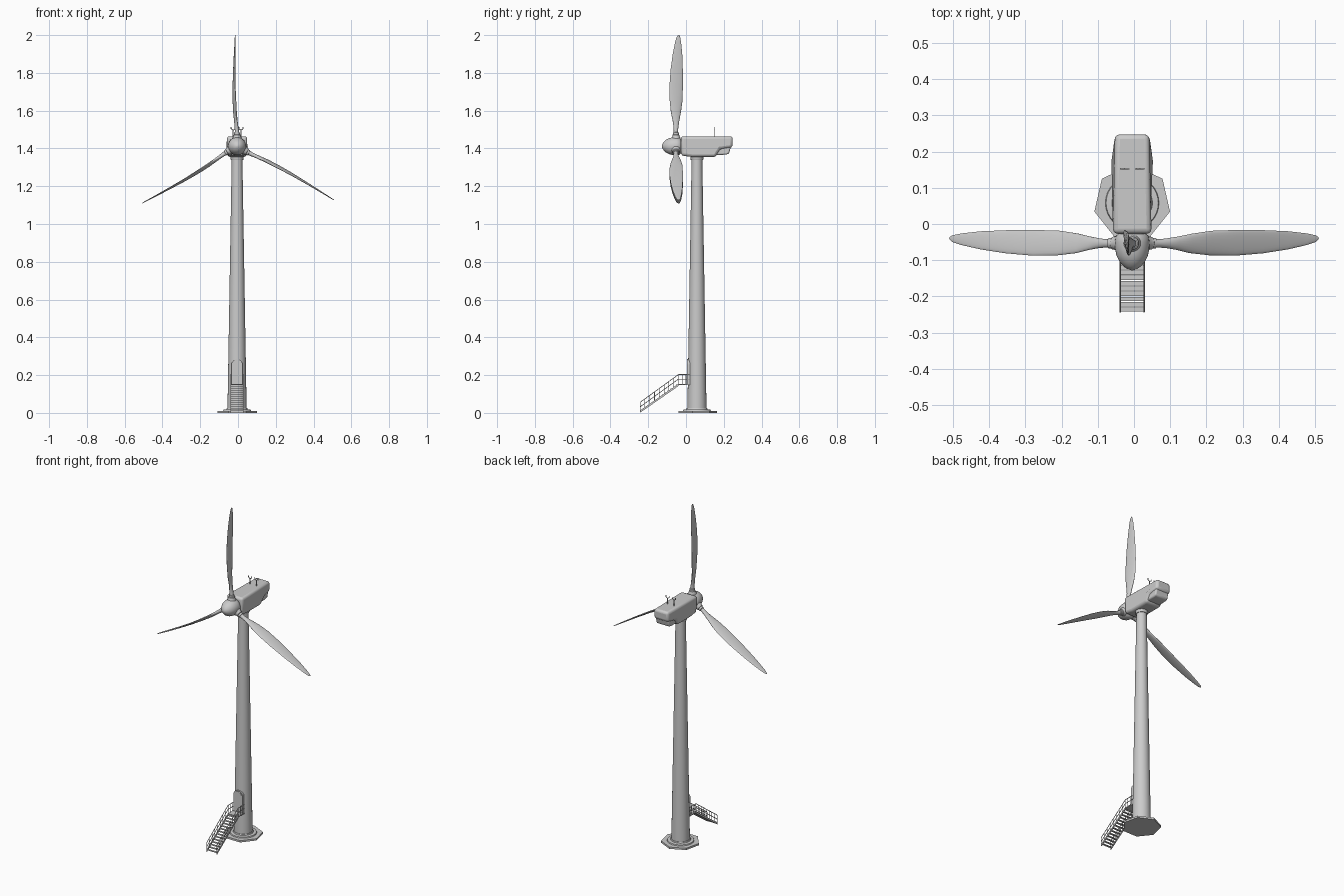
import bpy, bmesh, math
from mathutils import Vector, Matrix

if "Cube" in bpy.data.objects:
    bpy.data.objects.remove(bpy.data.objects["Cube"])

CX, TY = -0.005, 0.058           # model axis in x, tower axis in y
HUB = Vector((CX, -0.053, 1.412))


def finish(name, bm, angle=35, bevel=0, segs=3):
    bmesh.ops.recalc_face_normals(bm, faces=bm.faces)
    me = bpy.data.meshes.new(name)
    bm.to_mesh(me)
    bm.free()
    ob = bpy.data.objects.new(name, me)
    bpy.context.collection.objects.link(ob)
    bpy.ops.object.select_all(action='DESELECT')
    ob.select_set(True)
    bpy.context.view_layer.objects.active = ob
    if bevel:
        m = ob.modifiers.new("bevel", 'BEVEL')
        m.width, m.segments, m.limit_method = bevel, segs, 'ANGLE'
    if angle:
        bpy.ops.object.shade_smooth_by_angle(angle=math.radians(angle))
    return ob


def loft(bm, rings):
    vs = [[bm.verts.new(p) for p in ring] for ring in rings]
    n = len(vs[0])
    for a, b in zip(vs, vs[1:]):
        for i in range(n):
            bm.faces.new((a[i], a[(i + 1) % n], b[(i + 1) % n], b[i]))
    bm.faces.new(vs[0])
    bm.faces.new(vs[-1])


def revolve(bm, origin, axis, profile, n=32, up=Vector((0, 1, 0))):
    """profile: (radius, distance along axis)"""
    axis = Vector(axis).normalized()
    u = (up - axis * up.dot(axis)).normalized()
    v = axis.cross(u)
    loft(bm, [[Vector(origin) + axis * d + (u * math.cos(t) + v * math.sin(t)) * r
               for t in (2 * math.pi * i / n for i in range(n))] for r, d in profile])


def rod(bm, a, b, r=0.0022, n=6):
    a, b = Vector(a), Vector(b)
    up = Vector((1, 0, 0))
    revolve(bm, a, b - a, [(r, 0), (r, (b - a).length)], n, up)


def box(bm, lo, hi):
    lo, hi = Vector(lo), Vector(hi)
    bmesh.ops.create_cube(bm, size=1, matrix=Matrix.Translation((lo + hi) / 2)
                          @ Matrix.Diagonal((*(hi - lo), 1)))


def extrude_x(bm, profile, x0, x1):
    loft(bm, [[(x, y, z) for y, z in profile] for x in (x0, x1)])


# Seven-sided foundation and round flange
bm = bmesh.new()
revolve(bm, (CX, TY, 0), (0, 0, 1), [(0.107, 0), (0.107, 0.011)], 7)
finish("foundation", bm, 0)
bm = bmesh.new()
revolve(bm, (CX, TY, 0.011), (0, 0, 1), [(0.074, 0), (0.072, 0.006), (0.056, 0.008), (0.054, 0.014)])
finish("base_flange", bm)

# Tapered tower with yaw collar
bm = bmesh.new()
revolve(bm, (CX, TY, 0.0), (0, 0, 1), [(0.051, 0), (0.028, 1.36)], 40)
finish("tower", bm)
bm = bmesh.new()
revolve(bm, (CX, TY, 1.338), (0, 0, 1), [(0.032, 0), (0.034, 0.004), (0.034, 0.02)])
finish("yaw_collar", bm)

# Nacelle: side profile, narrowed to the rear
bm = bmesh.new()
side = [(-0.027, 1.363), (-0.027, 1.464), (0.248, 1.464), (0.246, 1.405),
        (0.182, 1.396), (0.157, 1.355), (0.03, 1.355)]
extrude_x(bm, side, CX - 0.054, CX + 0.054)
for v in bm.verts:
    if v.co.y > 0.2:
        v.co.x = CX + (v.co.x - CX) * 0.88
    if v.co.z < 1.38:
        v.co.x = CX + (v.co.x - CX) * 0.93
finish("nacelle", bm, 40, 0.014)
bm = bmesh.new()
extrude_x(bm, [(0.15, 1.365), (0.15, 1.412), (0.238, 1.412), (0.228, 1.372), (0.21, 1.367)],
          CX - 0.044, CX + 0.044)
finish("rear_vent", bm, 40, 0.008)

# Wind sensors on the roof
bm = bmesh.new()
for x in (CX - 0.021, CX + 0.021):
    rod(bm, (x, 0.152, 1.455), (x, 0.152, 1.498), 0.0025)
    for s in (-1, 1):
        rod(bm, (x, 0.152, 1.496), (x + s * 0.011, 0.152, 1.505), 0.002)
        rod(bm, (x + s * 0.011, 0.152, 1.502), (x + s * 0.011, 0.152, 1.513), 0.0025)
finish("wind_sensors", bm)

# Spinner and shaft neck
bm = bmesh.new()
revolve(bm, (CX, 0, HUB.z), (0, -1, 0),
        [(0.036, 0.026), (0.045, 0.033), (0.048, 0.05), (0.047, 0.07), (0.043, 0.088),
         (0.035, 0.104), (0.024, 0.117), (0.012, 0.125), (0.002, 0.128)], 32, Vector((1, 0, 0)))
finish("spinner", bm, 50)
bm = bmesh.new()
revolve(bm, (CX, -0.015, HUB.z), (0, -1, 0), [(0.036, 0), (0.036, 0.018)], 32, Vector((1, 0, 0)))
finish("shaft_neck", bm)

# Blade sections: radius, front y, back y, thickness, sideways bow, twist
SECTIONS = [(0.060, -0.066, -0.041, 0.025, 0.000, 0), (0.085, -0.065, -0.042, 0.022, 0.001, 4),
            (0.110, -0.067, -0.039, 0.019, 0.004, 10), (0.140, -0.072, -0.034, 0.017, 0.007, 14),
            (0.180, -0.081, -0.026, 0.015, 0.011, 14), (0.240, -0.087, -0.018, 0.013, 0.014, 12),
            (0.320, -0.088, -0.016, 0.011, 0.016, 9), (0.410, -0.081, -0.017, 0.009, 0.015, 6),
            (0.490, -0.070, -0.020, 0.007, 0.013, 4), (0.550, -0.058, -0.026, 0.005, 0.011, 2),
            (0.578, -0.050, -0.031, 0.004, 0.010, 0), (0.588, -0.042, -0.036, 0.002, 0.010, 0)]

for k in range(3):
    a = math.radians(90 + 120 * k)
    out = Vector((math.cos(a), 0, math.sin(a)))
    tan = Vector((-math.sin(a), 0, math.cos(a)))
    rings = []
    for r, y0, y1, th, bow, tw in SECTIONS:
        c, s = math.cos(math.radians(tw)), math.sin(math.radians(tw))
        ring = []
        for i in range(20):
            t = 2 * math.pi * i / 20
            p, q = (y1 - y0) / 2 * math.cos(t), th / 2 * math.sin(t)
            ring.append(Vector((CX, (y0 + y1) / 2 + p * c - q * s, HUB.z))
                        + out * r + tan * (bow + p * s + q * c))
        rings.append(ring)
    bm = bmesh.new()
    loft(bm, rings)
    finish(f"blade_{k + 1}", bm, 50)
    bm = bmesh.new()
    revolve(bm, HUB, out, [(0.025, 0.03), (0.023, 0.046), (0.018, 0.054), (0.018, 0.060),
                           (0.015, 0.062), (0.015, 0.072), (0.011, 0.074)], 20)
    finish(f"blade_socket_{k + 1}", bm)

# Arched door: frame and leaf
def arch(name, w, z0, z1, y0, y1):
    pts = [(CX - w, z0), (CX + w, z0)]
    for i in range(13):
        t = math.pi * i / 12
        pts.append((CX + w * math.cos(t), z1 - w + w * math.sin(t)))
    bm = bmesh.new()
    loft(bm, [[(x, y, z) for x, z in pts] for y in (y0, y1)])
    return finish(name, bm)


arch("door_frame", 0.030, 0.15, 0.284, 0.006, 0.045)
arch("door", 0.025, 0.155, 0.279, 0.004, 0.03)

# Stair: landing, stringers, treads
TOP, FOOT = Vector((0, -0.04, 0.153)), Vector((0, -0.243, 0.006))
bm = bmesh.new()
box(bm, (CX - 0.034, -0.042, 0.148), (CX + 0.034, 0.02, 0.154))
for s in (-1, 1):
    x = CX + s * 0.033
    extrude_x(bm, [(TOP.y, 0.154), (TOP.y, 0.142), (FOOT.y, 0.001), (FOOT.y, 0.013)],
              x - 0.002, x + 0.002)
STEPS = 14
for i in range(STEPS):
    p = FOOT.lerp(TOP, (i + 0.5) / STEPS)
    box(bm, (CX - 0.032, p.y - 0.006, p.z - 0.001), (CX + 0.032, p.y + 0.006, p.z + 0.002))
finish("stairs", bm, 0)

# Handrails with posts
bm = bmesh.new()
for s in (-1, 1):
    base = Vector((CX + s * 0.033, 0, 0))
    for h in (0.026, 0.050):
        up = Vector((0, 0, h))
        rod(bm, base + FOOT + up, base + TOP + up, 0.002)
        rod(bm, base + TOP + up, (base.x, 0.018, TOP.z + h), 0.002)
    for i in range(9):
        p = base + FOOT.lerp(TOP, i / 8)
        rod(bm, p, p + Vector((0, 0, 0.05)), 0.0017)
    for y in (-0.02, 0.0):
        rod(bm, (base.x, y, 0.15), (base.x, y, 0.203), 0.0017)
finish("handrails", bm)
